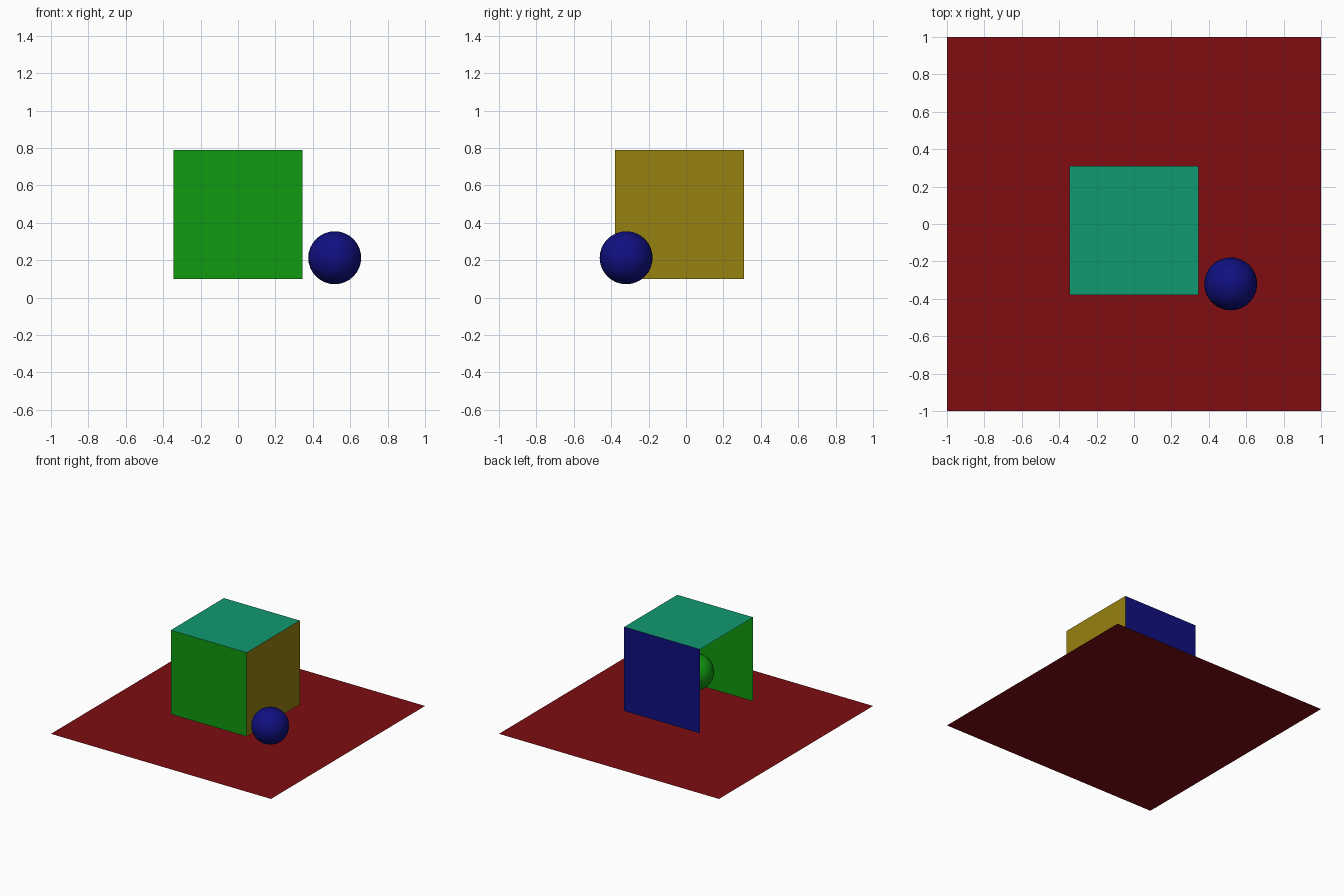
import bpy
from math import pi

if "Cube" in bpy.data.objects:
    bpy.data.objects.remove(bpy.data.objects["Cube"])

HALF = 0.345                  # half width of the box walls
CX, CY, CZ = 0.0, -0.035, 0.445   # box centre


def paint(obj, name, rgb):
    mat = bpy.data.materials.get(name) or bpy.data.materials.new(name)
    mat.diffuse_color = (*rgb, 1.0)
    mat.use_nodes = True
    mat.node_tree.nodes["Principled BSDF"].inputs["Base Color"].default_value = mat.diffuse_color
    obj.data.materials.append(mat)


def panel(name, loc, rot, half, colour, rgb):
    bpy.ops.mesh.primitive_plane_add(size=2 * half, location=loc, rotation=rot)
    obj = bpy.context.object
    obj.name = name
    paint(obj, colour, rgb)


def ball(name, loc, colour, rgb, radius=0.1415):
    bpy.ops.mesh.primitive_uv_sphere_add(segments=32, ring_count=16,
                                         radius=radius, location=loc)
    obj = bpy.context.object
    obj.name = name
    bpy.ops.object.shade_smooth()
    paint(obj, colour, rgb)


GREEN, BLUE = (0.005, 0.32, 0.005), (0.005, 0.005, 0.22)

# Base sheet
panel("base_sheet", (0, 0, 0), (0, 0, 0), 1.0, "red", (0.21, 0.004, 0.006))

# Open box: four thin walls, left side and bottom left open
panel("front_wall", (CX, CY - HALF, CZ), (pi / 2, 0, 0), HALF, "green", GREEN)
panel("back_wall", (CX, CY + HALF, CZ), (-pi / 2, 0, 0), HALF, "blue", BLUE)
panel("right_wall", (CX + HALF, CY, CZ), (0, pi / 2, 0), HALF,
      "olive", (0.31, 0.22, 0.005))
panel("top_wall", (CX, CY, CZ + HALF), (0, 0, 0), HALF,
      "teal", (0.005, 0.32, 0.16))

# Balls: one outside by the front right corner, one inside the box
ball("outer_ball", (0.517, -0.32, 0.213), "blue", BLUE)
ball("inner_ball", (-0.03, -0.075, 0.375), "green", GREEN)
